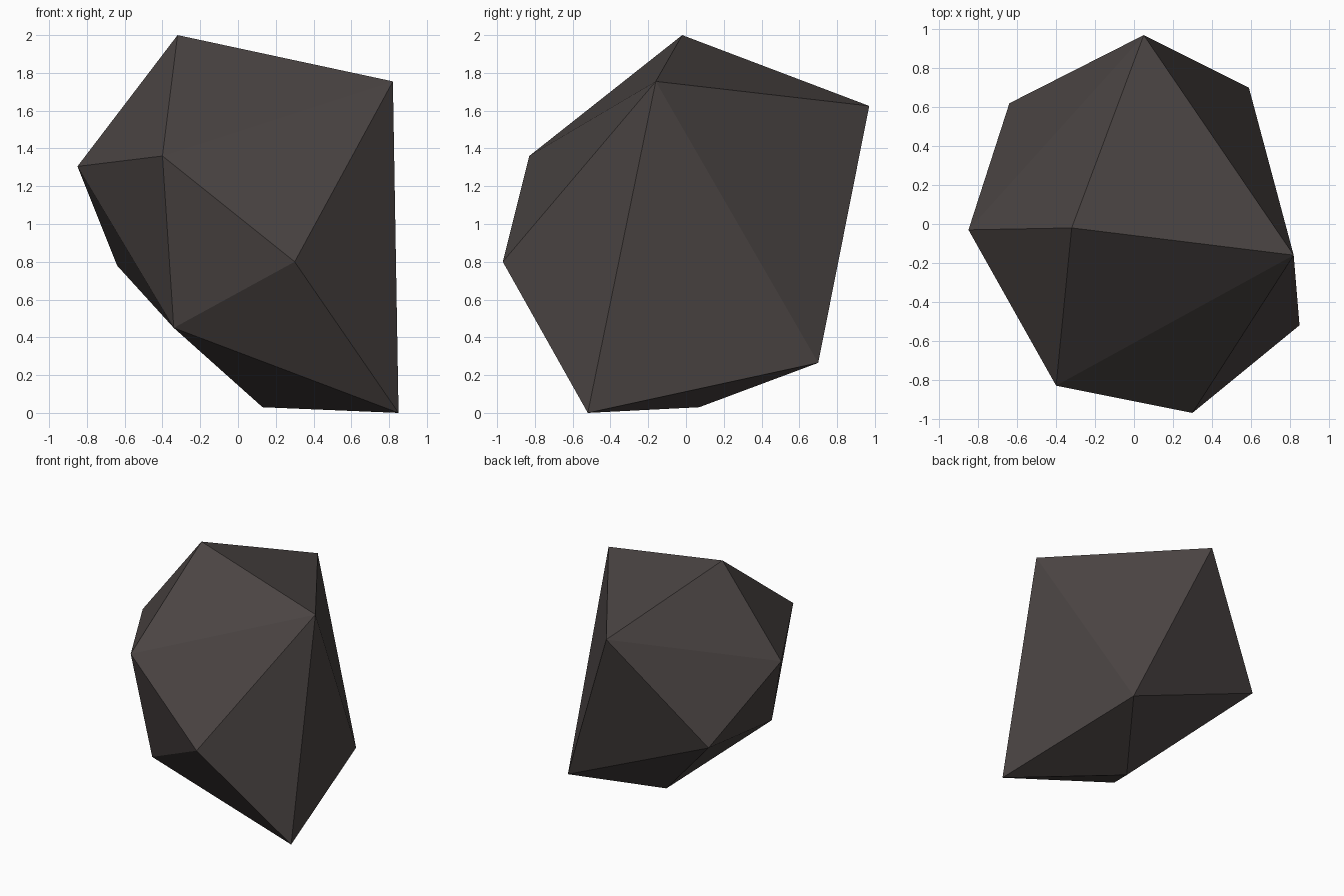
import bpy
import bmesh

if "Cube" in bpy.data.objects:
    bpy.data.objects.remove(bpy.data.objects["Cube"])

# Dark stone colour
stone = bpy.data.materials.new("dark_stone")
stone.diffuse_color = (0.069, 0.058, 0.056, 1.0)
stone.use_nodes = True
stone.node_tree.nodes["Principled BSDF"].inputs["Base Color"].default_value = stone.diffuse_color

# Corners of the faceted boulder
corners = [
    (-0.32, -0.02, 2.00),                                              # peak
    (0.82, -0.16, 1.755), (0.05, 0.97, 1.625), (-0.85, -0.03, 1.305),  # upper ring
    (-0.40, -0.83, 1.36), (0.30, -0.97, 0.80),                         # front bulge
    (-0.34, -0.635, 0.45), (-0.64, 0.62, 0.78), (0.59, 0.70, 0.265),   # lower ring
    (0.85, -0.52, 0.0), (0.13, 0.07, 0.03),                            # base
]

# Boulder: convex, flat-faced skin around the corners
bm = bmesh.new()
for co in corners:
    bm.verts.new(co)
bmesh.ops.convex_hull(bm, input=bm.verts[:])
bmesh.ops.recalc_face_normals(bm, faces=bm.faces[:])
mesh = bpy.data.meshes.new("boulder")
bm.to_mesh(mesh)
bm.free()
mesh.materials.append(stone)
boulder = bpy.data.objects.new("boulder", mesh)
bpy.context.collection.objects.link(boulder)
